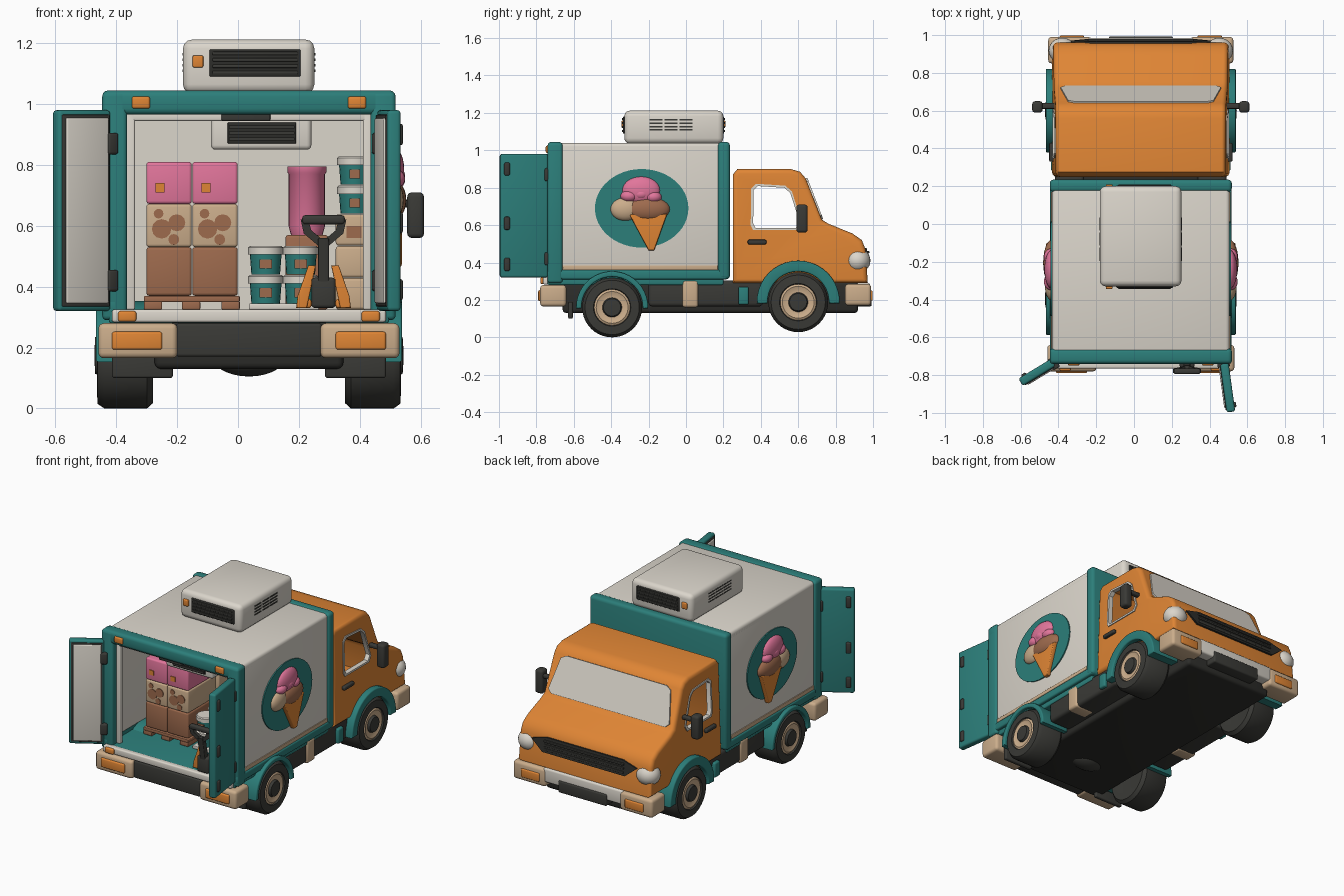
import bpy, bmesh, math
from mathutils import Matrix, Vector

CX = 0.036  # the truck body sits slightly right of centre

def mat(name, r, g, b):
    m = bpy.data.materials.new(name)
    m.diffuse_color = (r, g, b, 1)
    return m

ORANGE = mat("orange", 0.74, 0.235, 0.035)
TEAL = mat("teal", 0.025, 0.21, 0.195)
WHITE = mat("warm white", 0.71, 0.67, 0.60)
TAN = mat("tan", 0.60, 0.42, 0.26)
DARK = mat("dark grey", 0.042, 0.042, 0.037)
BLACK = mat("black", 0.026, 0.026, 0.023)
PINK = mat("pink", 0.76, 0.18, 0.33)
BROWN = mat("brown", 0.34, 0.145, 0.075)

def finish(name, bm, mats):
    bmesh.ops.recalc_face_normals(bm, faces=bm.faces)
    me = bpy.data.meshes.new(name)
    bm.to_mesh(me)
    bm.free()
    for m in mats:
        me.materials.append(m)
    ob = bpy.data.objects.new(name, me)
    bpy.context.collection.objects.link(ob)
    return ob

def box(name, x0, x1, y0, y1, z0, z1, m, bev=0.008):
    bm = bmesh.new()
    bmesh.ops.create_cube(bm, size=1)
    d = (x1 - x0, y1 - y0, z1 - z0)
    bmesh.ops.scale(bm, vec=d, verts=bm.verts)
    bmesh.ops.translate(bm, vec=((x0 + x1) / 2, (y0 + y1) / 2, (z0 + z1) / 2), verts=bm.verts)
    bev = min(bev, 0.4 * min(d))
    if bev > 0.002:
        bmesh.ops.bevel(bm, geom=bm.edges[:], offset=bev, segments=3, affect='EDGES', profile=0.5)
    return finish(name, bm, [m])

def pair(name, x0, x1, *rest):
    box("right_" + name, x0, x1, *rest)
    box("left_" + name, -x1, -x0, *rest)

def slab(name, pts, vec, m, bev=0):
    """Polygon extruded along a vector; bevels the rims of both caps."""
    bm = bmesh.new()
    n = len(pts)
    a = [bm.verts.new(p) for p in pts]
    b = [bm.verts.new(Vector(p) + Vector(vec)) for p in pts]
    caps = [bm.faces.new(a), bm.faces.new(b)]
    for i in range(n):
        j = (i + 1) % n
        bm.faces.new((a[i], a[j], b[j], b[i]))
    bmesh.ops.recalc_face_normals(bm, faces=bm.faces)
    if bev:
        bmesh.ops.bevel(bm, geom=[e for f in caps for e in f.edges], offset=bev,
                        segments=4, affect='EDGES', profile=0.5)
    return finish(name, bm, [m])

def lathe(name, prof, centre, axis, m, sign=1, seg=32):
    """prof rows: radius, distance along axis, material index of the band that follows."""
    bm = bmesh.new()
    rings = []
    for r, t, _ in prof:
        ring = []
        for k in range(seg):
            c, s = r * math.cos(math.tau * k / seg), r * math.sin(math.tau * k / seg)
            p = (sign * t, c, s) if axis == 'X' else (c, s, t)
            ring.append(bm.verts.new(Vector(p) + Vector(centre)))
        rings.append(ring)
    for i in range(len(prof) - 1):
        for k in range(seg):
            j = (k + 1) % seg
            f = bm.faces.new((rings[i][k], rings[i][j], rings[i + 1][j], rings[i + 1][k]))
            f.material_index = prof[i][2]
    bmesh.ops.remove_doubles(bm, verts=bm.verts, dist=1e-5)
    return finish(name, bm, m)

def ball(name, c, r, m):
    bm = bmesh.new()
    bmesh.ops.create_uvsphere(bm, u_segments=24, v_segments=14, radius=1)
    bmesh.ops.scale(bm, vec=r, verts=bm.verts)
    bmesh.ops.translate(bm, vec=c, verts=bm.verts)
    return finish(name, bm, [m])

# ---- cargo box: walls, roof, floor, teal frame
pair("side_panel", 0.42, 0.47, -0.70, 0.20, 0.35, 1.03, WHITE, 0.012)
box("roof", -0.47, 0.47, -0.70, 0.20, 0.98, 1.04, WHITE, 0.02)
box("cargo_floor", -0.46, 0.46, -0.74, 0.20, 0.28, 0.325, TEAL)
pair("bottom_rail", 0.43, 0.48, -0.74, 0.22, 0.31, 0.36, TEAL, 0.01)
pair("trim_strip", 0.46, 0.475, -0.66, 0.17, 0.36, 0.385, TAN, 0.003)
box("front_frame", -0.482, 0.482, 0.17, 0.235, 0.31, 1.045, TEAL, 0.02)
box("inner_front_wall", -0.43, 0.43, 0.15, 0.17, 0.32, 0.99, WHITE, 0)
pair("rear_post", 0.40, 0.482, -0.74, -0.66, 0.29, 1.04, TEAL, 0.015)
box("rear_beam", -0.482, 0.482, -0.74, -0.66, 0.965, 1.045, TEAL, 0.02)
pair("door_seal", 0.375, 0.405, -0.70, -0.67, 0.325, 0.97, WHITE, 0.005)
box("seal_top", -0.40, 0.40, -0.70, -0.67, 0.945, 0.97, WHITE, 0.005)
box("latch_plate", -0.09, 0.07, -0.72, -0.69, 0.945, 0.975, DARK, 0.005)
box("rear_sill", -0.45, 0.45, -0.765, -0.73, 0.283, 0.325, WHITE)
pair("roof_marker", 0.325, 0.385, -0.75, -0.73, 0.985, 1.025, ORANGE)
pair("sill_marker", 0.37, 0.43, -0.778, -0.75, 0.285, 0.32, ORANGE)

# ---- rear doors, swung open
for side, h, e in (("right", (0.44, -0.74), (0.475, -0.995)), ("left", (-0.462, -0.735), (-0.635, -0.84))):
    u = Vector(e) - Vector(h)
    L = u.length
    u.normalize()
    v = Vector((u.y, -u.x)) if side == "right" else Vector((-u.y, u.x))
    M = Matrix(((u.x, v.x, 0, h[0]), (u.y, v.y, 0, h[1]), (0, 0, 1, 0), (0, 0, 0, 1)))
    parts = [box(side + "_door", 0, L, -0.025, 0.02, 0.32, 0.98, TEAL, 0.012),
             box(side + "_door_seal", 0.008, L - 0.012, 0.012, 0.024, 0.335, 0.965, DARK, 0.004),
             box(side + "_door_lining", 0.015, L - 0.025, 0.015, 0.03, 0.345, 0.955, WHITE, 0.006)]
    for z in (0.42, 0.87):
        parts.append(box(side + "_hinge", -0.02, 0.02, -0.03, 0.035, z - 0.035, z + 0.035, DARK))
    for z in (0.39, 0.61, 0.90):
        parts.append(box(side + "_latch", L - 0.05, L - 0.02, -0.035, 0.0, z - 0.035, z + 0.035, DARK))
    for ob in parts:
        ob.data.transform(M)
        if M.determinant() < 0:
            ob.data.flip_normals()

# ---- ice cream signs on both sides
for s, n in ((1, "right"), (-1, "left")):
    oval = [(s * 0.468, -0.237 + 0.25 * math.cos(a * math.tau / 48), 0.69 + 0.21 * math.sin(a * math.tau / 48)) for a in range(48)]
    slab(n + "_sign_oval", oval, (s * 0.009, 0, 0), TEAL)
    slab(n + "_sign_cone", [(s * 0.47, -0.305, 0.66), (s * 0.47, -0.10, 0.66), (s * 0.47, -0.17, 0.465), (s * 0.47, -0.20, 0.465)],
         (s * 0.032, 0, 0), ORANGE, 0.008)
    ball(n + "_scoop_tan", (s * 0.472, -0.325, 0.685), (0.036, 0.08, 0.062), TAN)
    ball(n + "_scoop_brown", (s * 0.472, -0.205, 0.685), (0.045, 0.12, 0.066), BROWN)
    ball(n + "_scoop_pink", (s * 0.472, -0.24, 0.785), (0.038, 0.102, 0.075), PINK)
    for dy, z in ((-0.065, 0.755), (0, 0.765), (0.065, 0.75)):
        ball(n + "_scoop_drip", (s * 0.476, -0.24 + dy, z), (0.037, 0.045, 0.032), PINK)

# ---- roof cooling unit
box("cooling_unit", -0.217, 0.215, -0.33, 0.2, 1.035, 1.212, WHITE, 0.03)
for y in (-0.33, 0.196):
    box("cooling_grille", -0.13, 0.17, y - 0.008, y + 0.008, 1.09, 1.18, BLACK, 0.005)
    for k in range(4):
        box("grille_slat", -0.12, 0.16, y - 0.013, y + 0.013, 1.098 + k * 0.021, 1.109 + k * 0.021, DARK, 0.003)
    box("cooling_light", -0.185, -0.15, y - 0.014, y + 0.014, 1.12, 1.16, ORANGE, 0.005)
for k in range(4):
    for y in (-0.195, -0.115, -0.035):
        pair("side_vent", 0.21, 0.218, y, y + 0.07, 1.105 + k * 0.018, 1.113 + k * 0.018, DARK, 0)

# ---- cab shell with open side windows
def half(z):
    return 0.47 - 0.02 * (z - 0.3) / 0.6

def taper(ob):
    for v in ob.data.vertices:
        v.co.x *= half(v.co.z) / 0.47

prof = [(0.25, 0.29), (0.25, 0.87), (0.275, 0.90), (0.56, 0.90), (0.61, 0.885), (0.64, 0.85), (0.725, 0.63),
        (0.76, 0.608), (0.89, 0.555), (0.94, 0.52), (0.96, 0.47), (0.972, 0.29)]
cab = slab("cab", [(-0.47, y, z) for y, z in prof], (0.94, 0, 0), ORANGE, 0.025)
taper(cab)
win = [(0.36, 0.575), (0.347, 0.60), (0.35, 0.795), (0.375, 0.82), (0.53, 0.81), (0.565, 0.78), (0.62, 0.61), (0.60, 0.575)]
cutter = slab("window_cutter", [(-0.7, y, z) for y, z in win], (1.4, 0, 0), ORANGE)
sol = cab.modifiers.new("shell", 'SOLIDIFY')
sol.thickness, sol.offset = 0.02, -1
bo = cab.modifiers.new("windows", 'BOOLEAN')
bo.operation, bo.object = 'DIFFERENCE', cutter
bpy.context.view_layer.objects.active = cab
for m in ("shell", "windows"):
    bpy.ops.object.modifier_apply(modifier=m)
bpy.data.objects.remove(cutter)
for s, n in ((1, "right"), (-1, "left")):  # white window surrounds
    bm = bmesh.new()
    loops = [[bm.verts.new((s * x, 0.48 + (y - 0.48) * k, 0.695 + (z - 0.695) * k)) for y, z in win]
             for x, k in ((0.445, 1.01), (0.476, 1.01), (0.476, 0.91), (0.445, 0.91))]
    for a in range(4):
        for i in range(len(win)):
            j, b = (i + 1) % len(win), (a + 1) % 4
            bm.faces.new((loops[a][i], loops[a][j], loops[b][j], loops[b][i]))
    taper(finish(n + "_window_frame", bm, [WHITE]))
ws = [(-0.35, 0.0), (0.35, 0.0), (0.385, 0.08), (0.425, 0.90), (0.40, 1.0), (-0.40, 1.0), (-0.425, 0.90), (-0.385, 0.08)]
slab("windshield", [(x, 0.64 + 0.085 * t, 0.85 - 0.22 * t) for x, t in ws], (0, 0.0085, 0.0032), WHITE)
slab("front_grille", [(-0.37, 0.955, 0.45), (-0.27, 0.95, 0.478), (0.27, 0.95, 0.478), (0.37, 0.955, 0.45),
                      (0.29, 0.963, 0.385), (-0.29, 0.963, 0.385)], (0, 0.016, 0), BLACK)
for z in (0.405, 0.43, 0.455):
    box("front_grille_bar", -0.28, 0.28, 0.955, 0.98, z - 0.006, z + 0.006, DARK, 0.003)
for s in (1, -1):
    ball("headlight", (s * 0.415, 0.918, 0.41), (0.073, 0.068, 0.066), WHITE)
pair("door_handle", 0.46, 0.485, 0.33, 0.43, 0.497, 0.522, DARK)
pair("mirror", 0.52, 0.575, 0.59, 0.65, 0.56, 0.71, DARK, 0.015)
pair("mirror_arm", 0.44, 0.54, 0.61, 0.64, 0.66, 0.685, DARK)

# ---- bumpers and lamps
pair("front_bumper_corner", 0.26, 0.49, 0.85, 0.99, 0.17, 0.285, TAN, 0.018)
box("front_bumper", -0.28, 0.28, 0.88, 0.985, 0.20, 0.29, WHITE, 0.012)
box("front_plate", -0.17, 0.17, 0.90, 0.993, 0.165, 0.24, DARK, 0.01)
pair("front_lamp", 0.30, 0.43, 0.97, 0.998, 0.195, 0.25, ORANGE)
pair("rear_bumper_corner", 0.235, 0.495, -0.78, -0.64, 0.165, 0.28, TAN, 0.018)
box("rear_bumper", -0.24, 0.24, -0.76, -0.62, 0.17, 0.28, DARK, 0.01)
pair("tail_lamp", 0.285, 0.45, -0.79, -0.77, 0.193, 0.252, ORANGE)
pair("mud_flap", 0.25, 0.45, -0.63, -0.605, 0.10, 0.19, DARK)

# ---- chassis
box("chassis", -0.31, 0.31, -0.66, 0.92, 0.13, 0.30, BLACK, 0.02)
pair("side_tank", 0.30, 0.455, -0.20, 0.41, 0.165, 0.305, DARK, 0.02)
pair("tank_strap", 0.33, 0.465, -0.02, 0.065, 0.16, 0.305, TAN, 0.015)
pair("cab_step", 0.38, 0.475, 0.28, 0.335, 0.175, 0.27, TEAL, 0.01)
ball("axle_hub", (0, -0.395, 0.17), (0.12, 0.08, 0.065), DARK)

# ---- wheels and fenders
tyre = [(0, .33, 0), (.09, .315, 0), (.142, .315, 0), (.16, .335, 0), (.16, .475, 0), (.145, .497, 0), (.10, .50, 0), (.096, .492, 1),
        (.085, .498, 1), (.065, .490, 1), (.052, .490, 0), (.046, .505, 0), (0, .508, 0)]
for s, n in ((1, "right"), (-1, "left")):
    for y, z, r, w in ((-0.395, 0.16, 0.193, "rear"), (0.60, 0.188, 0.222, "front")):
        lathe(f"{n}_{w}_wheel", tyre, (0, y, z), 'X', [DARK, TAN], s, 40)
        arc = [math.radians(-2 + 184 * k / 20) for k in range(21)]
        ri = 0.164
        pts = [(s * 0.31, y + r * math.cos(a), z + r * math.sin(a)) for a in arc]
        pts += [(s * 0.31, y + ri * math.cos(a), z + ri * math.sin(a)) for a in reversed(arc)]
        slab(f"{n}_{w}_fender", pts, (s * 0.193, 0, 0), TEAL, 0.008)

# ---- cargo: boxes on a pallet
box("pallet_top", -0.345, -0.03, -0.51, 0.12, 0.35, 0.37, BROWN, 0.004)
for x in (-0.345, -0.22, -0.09):
    box("pallet_runner", x, x + 0.06, -0.51, 0.12, 0.325, 0.352, BROWN, 0.004)
for y in (-0.50, -0.19):
    for x in (-0.337, -0.186):
        for z0, z1, m in ((0.37, 0.53, BROWN), (0.53, 0.672, TAN), (0.672, 0.81, PINK)):
            box("carton", x, x + 0.149, y, y + 0.29, z0, z1, m, 0.01)
for x in (-0.337, -0.186):
    for dx, z, r in ((0.05, 0.59, 0.032), (0.10, 0.61, 0.028), (0.04, 0.64, 0.016), (0.09, 0.555, 0.018)):
        slab("carton_spot", [(x + dx + r * math.cos(k * math.tau / 12), -0.504, z + r * math.sin(k * math.tau / 12)) for k in range(12)], (0, 0.006, 0), BROWN)
    box("carton_tag", x + 0.03, x + 0.06, -0.505, -0.498, 0.71, 0.74, ORANGE, 0)

# ---- cargo: tubs and right-hand stack
tub = [(0, 0, 0), (.047, 0, 0), (.052, .065, 1), (.058, .065, 1), (.058, .088, 1), (.052, .093, 1), (0, .093, 1)]
for x in (0.055, 0.17):
    for y in (-0.45, -0.33):
        for z in (0.345, 0.44):
            lathe("tub", tub, (x, y, z), 'Z', [TEAL, WHITE], 1, 20)
            box("tub_patch", x - 0.02, x + 0.02, y - 0.053, y - 0.045, z + 0.02, z + 0.05, BROWN, 0)
box("tub_tray", 0, 0.23, -0.51, -0.27, 0.325, 0.345, WHITE, 0.004)
box("crate", 0.12, 0.26, -0.24, 0.0, 0.325, 0.57, BROWN, 0.01)
lathe("pink_tub", [(0, .57, 0), (.052, .57, 0), (.06, .60, 0), (.06, .77, 0), (.064, .775, 0), (.064, .795, 0), (0, .795, 0)],
      (0.19, -0.15, 0), 'Z', [PINK], 1, 24)
for y in (-0.55, -0.30):
    for z in (0.325, 0.43, 0.535):
        box("tan_carton", 0.285, 0.41, y, y + 0.24, z, z + 0.103, TAN, 0.01)
    box("carton_patch", 0.32, 0.37, y - 0.004, y + 0.002, 0.56, 0.60, BROWN, 0)
    for z in (0.64, 0.735):
        for d in (0.06, 0.18):
            lathe("tub", tub, (0.348, y + d, z), 'Z', [TEAL, WHITE], 1, 20)
        box("tub_patch", 0.33, 0.365, y + 0.006, y + 0.014, z + 0.02, z + 0.05, BROWN, 0)

# ---- inner evaporator
box("evaporator", -0.125, 0.205, -0.60, -0.43, 0.85, 0.98, WHITE, 0.015)
box("evaporator_grille", -0.07, 0.155, -0.608, -0.59, 0.87, 0.94, BLACK, 0.004)
for z in (0.885, 0.905, 0.925):
    box("evaporator_slat", -0.065, 0.15, -0.614, -0.60, z - 0.005, z + 0.005, DARK, 0.002)

# ---- pallet jack
JX = 0.245
for s in (-1, 1):
    slab("jack_leg", [(JX + s * 0.055, -0.73, 0.33), (JX + s * 0.09, -0.73, 0.33), (JX + s * 0.085, -0.73, 0.37),
                      (JX + s * 0.05, -0.73, 0.47), (JX + s * 0.025, -0.73, 0.47)], (0, 0.04, 0), ORANGE, 0.005)
    box("jack_fork", JX + s * 0.06 - 0.02, JX + s * 0.06 + 0.02, -0.72, -0.56, 0.33, 0.36, ORANGE)
    slab("jack_grip_side", [(JX + s * 0.012, -0.775, 0.53), (JX + s * 0.065, -0.785, 0.575), (JX + s * 0.075, -0.79, 0.62),
                            (JX + s * 0.05, -0.79, 0.62), (JX + s * 0.04, -0.785, 0.585), (JX + s * 0.01, -0.775, 0.56)], (0, 0.022, 0), DARK)
box("jack_grip", JX - 0.07, JX + 0.07, -0.795, -0.765, 0.605, 0.635, DARK, 0.01)
slab("jack_shaft", [(JX - 0.018, -0.75, 0.36), (JX - 0.018, -0.71, 0.36), (JX - 0.018, -0.75, 0.56), (JX - 0.018, -0.785, 0.56)], (0.036, 0, 0), DARK, 0.006)
box("jack_pump", JX - 0.04, JX + 0.04, -0.76, -0.69, 0.33, 0.43, DARK, 0.012)

# ---- centre and shade
for ob in bpy.data.objects:
    ob.location.x += CX
    ob.select_set(True)
bpy.context.view_layer.objects.active = cab
bpy.ops.object.shade_smooth_by_angle(angle=math.radians(40))
